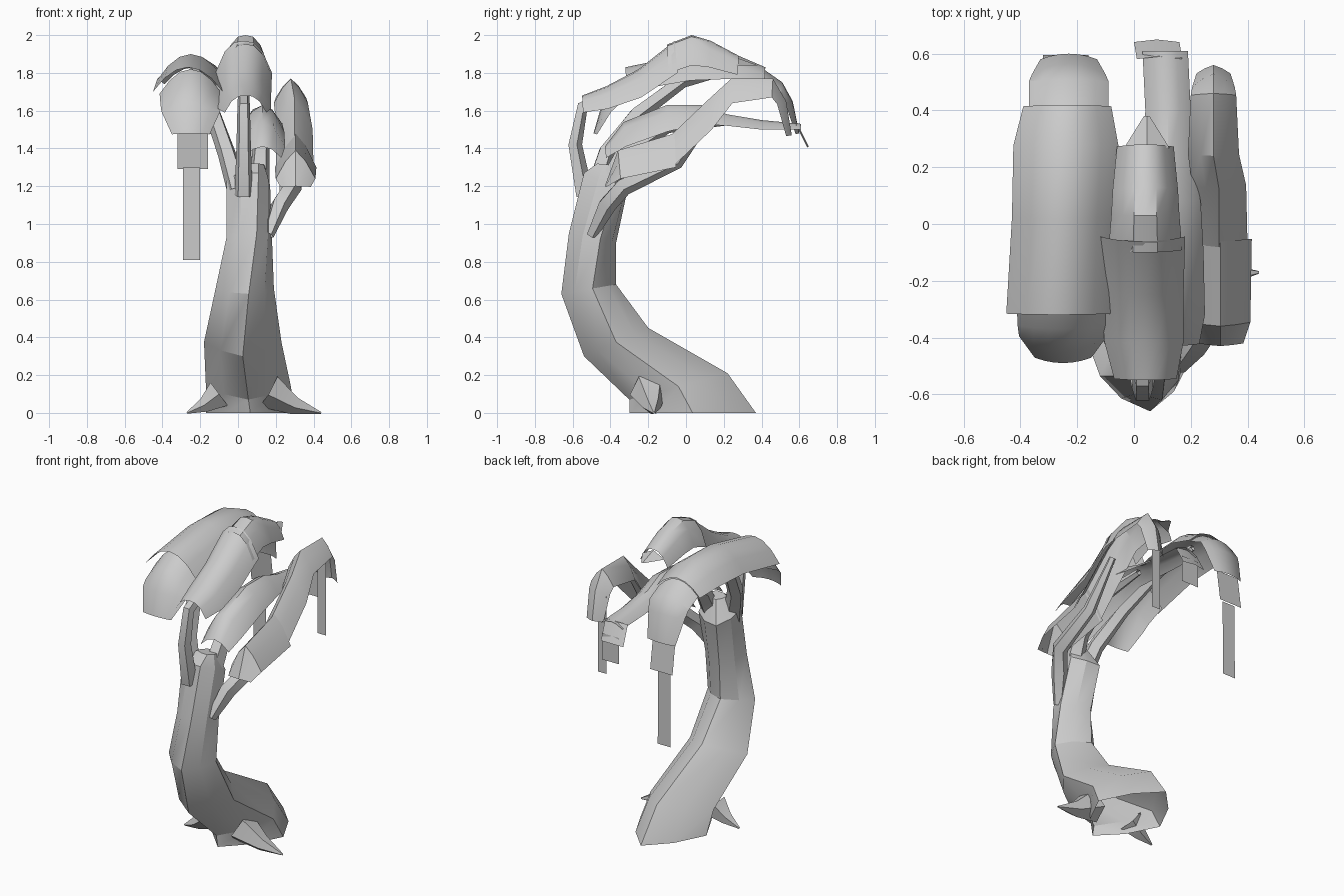
import bpy, math
from mathutils import Vector


def make(name, verts, faces, angle=40):
    me = bpy.data.meshes.new(name)
    me.from_pydata([tuple(v) for v in verts], [], faces)
    ob = bpy.data.objects.new(name, me)
    bpy.context.collection.objects.link(ob)
    bpy.ops.object.select_all(action='DESELECT')
    ob.select_set(True)
    bpy.context.view_layer.objects.active = ob
    bpy.ops.object.mode_set(mode='EDIT')
    bpy.ops.mesh.select_all(action='SELECT')
    bpy.ops.mesh.normals_make_consistent(inside=False)
    bpy.ops.object.mode_set(mode='OBJECT')
    bpy.ops.object.shade_smooth_by_angle(angle=math.radians(angle))
    return ob


def bridge(rows, n, closed):
    m = n if closed else n - 1
    return [(r * n + i, r * n + (i + 1) % n, (r + 1) * n + (i + 1) % n, (r + 1) * n + i)
            for r in range(rows - 1) for i in range(m)]


def trunk(name, rings, n=8):
    """Each ring: front y,z, back y,z, min x, max x, twist, groove depth factor."""
    vs = []
    for fy, fz, by, bz, x0, x1, tw, groove in rings:
        pts = []
        for i in range(n):
            a = math.tau * i / n + math.radians(tw)
            k = 1 if i % 2 == 0 else groove
            pts.append((math.sin(a) * k, -math.cos(a) * k))
        us, ws = [p[0] for p in pts], [p[1] for p in pts]
        for u, w in pts:
            s = (u - min(us)) / (max(us) - min(us))
            c = (w - min(ws)) / (max(ws) - min(ws))
            vs.append((x0 + s * (x1 - x0), fy + c * (by - fy), fz + c * (bz - fz)))
    fs = bridge(len(rings), n, True)
    fs.append(tuple(range(len(vs) - n, len(vs))))
    make(name, vs, fs, 25)


def branch(name, path, n=5):
    """Tapered tube through points x, y, z, radius."""
    vs = []
    for i, p in enumerate(path):
        a, b = path[max(i - 1, 0)], path[min(i + 1, len(path) - 1)]
        t = (Vector(b[:3]) - Vector(a[:3])).normalized()
        u = t.cross(Vector((1, 0, 0))).normalized()
        v = t.cross(u)
        for k in range(n):
            an = math.tau * k / n
            vs.append(Vector(p[:3]) + (u * math.cos(an) + v * math.sin(an)) * p[3])
    make(name, vs, bridge(len(path), n, True))


def leaf(name, path, n=7, power=2.0):
    """Arched open sheet through ridge points x, y, z, half width, edge drop."""
    vs = []
    for i, (x, y, z, w, d) in enumerate(path):
        a, b = path[max(i - 1, 0)], path[min(i + 1, len(path) - 1)]
        t = Vector((0, b[1] - a[1], b[2] - a[2])).normalized()
        down = Vector((0, -t.z, t.y))
        if abs(t.z) < 0.8:
            down = Vector((0, -t.z * 0.15, 1))
        for k in range(n):
            s = 2 * k / (n - 1) - 1
            vs.append(Vector((x + w * s, y, z)) - down * d * abs(s) ** power)
    make(name, vs, bridge(len(path), n, False), 35)


# fluted, twisting trunk with flared base
trunk("trunk", [
    (-0.30, 0.00, 0.37, 0.00, -0.17, 0.30, 0, 0.82),
    (-0.30, 0.07, 0.22, 0.21, -0.17, 0.28, 0, 0.82),
    (-0.54, 0.30, -0.20, 0.45, -0.18, 0.23, 0, 0.82),
    (-0.66, 0.63, -0.37, 0.68, -0.12, 0.19, 8, 0.85),
    (-0.62, 0.95, -0.37, 0.90, -0.06, 0.18, 18, 0.88),
    (-0.54, 1.27, -0.31, 1.18, -0.06, 0.17, 25, 0.88),
    (-0.47, 1.32, -0.38, 1.31, 0.02, 0.14, 25, 0.88)])

# roots
branch("root_right", [(0.16, -0.20, 0.12, 0.10), (0.30, -0.18, 0.04, 0.05), (0.44, -0.17, 0.0, 0.005)])
branch("root_left", [(-0.10, -0.16, 0.10, 0.08), (-0.18, -0.16, 0.04, 0.04), (-0.27, -0.16, 0.0, 0.005)])

# branches running under the canopies
branch("branch_left", [(0.0, -0.48, 1.18, 0.06), (-0.06, -0.42, 1.38, 0.05), (-0.13, -0.26, 1.58, 0.045),
                       (-0.20, -0.02, 1.76, 0.04), (-0.24, 0.25, 1.82, 0.02)])
branch("branch_centre", [(0.03, -0.54, 1.15, 0.05), (0.03, -0.59, 1.42, 0.04), (0.03, -0.55, 1.62, 0.035),
                         (0.03, -0.30, 1.74, 0.03), (0.04, 0.0, 1.90, 0.02)])
branch("branch_middle", [(0.11, -0.42, 1.20, 0.06), (0.12, -0.34, 1.36, 0.05), (0.13, -0.10, 1.52, 0.04),
                         (0.13, 0.20, 1.54, 0.02)])
branch("branch_right", [(0.16, -0.50, 0.94, 0.03), (0.22, -0.42, 1.10, 0.05), (0.29, -0.33, 1.20, 0.05),
                        (0.30, -0.05, 1.33, 0.04), (0.29, 0.15, 1.60, 0.02)])

# left canopy
leaf("left_canopy_front", [(-0.25, -0.49, 1.48, 0.10, 0.02), (-0.25, -0.45, 1.62, 0.155, 0.06),
                           (-0.25, -0.37, 1.74, 0.16, 0.11), (-0.25, -0.25, 1.82, 0.165, 0.13)])
leaf("left_canopy_top", [(-0.265, -0.32, 1.83, 0.185, 0.13), (-0.25, 0.02, 1.90, 0.18, 0.14),
                         (-0.24, 0.28, 1.89, 0.185, 0.12), (-0.235, 0.42, 1.83, 0.155, 0.09)])
leaf("left_canopy_back", [(-0.23, 0.41, 1.82, 0.14, 0.08), (-0.23, 0.51, 1.75, 0.14, 0.06),
                          (-0.23, 0.565, 1.65, 0.13, 0.04), (-0.23, 0.60, 1.48, 0.10, 0.02)])

# centre canopy
leaf("centre_canopy_front", [(0.04, -0.55, 1.68, 0.11, 0.09), (0.035, -0.42, 1.73, 0.14, 0.12),
                             (0.03, -0.25, 1.82, 0.145, 0.15), (0.03, -0.06, 1.97, 0.15, 0.17)], 7, 2.7)
leaf("centre_canopy_back", [(0.04, -0.10, 1.95, 0.13, 0.15), (0.04, 0.03, 2.00, 0.12, 0.16),
                            (0.04, 0.13, 1.97, 0.115, 0.14), (0.04, 0.28, 1.89, 0.10, 0.10)], 7, 2.7)
leaf("centre_canopy_tip", [(0.045, 0.27, 1.88, 0.08, 0.04), (0.045, 0.38, 1.84, 0.01, 0.0)], 3)

# middle canopy
leaf("middle_canopy", [(0.13, -0.43, 1.41, 0.10, 0.06), (0.13, -0.33, 1.54, 0.12, 0.13),
                       (0.13, -0.10, 1.63, 0.115, 0.14), (0.13, 0.08, 1.63, 0.105, 0.10),
                       (0.12, 0.22, 1.58, 0.09, 0.06), (0.12, 0.40, 1.55, 0.08, 0.05),
                       (0.11, 0.61, 1.53, 0.08, 0.03)], 5)
leaf("middle_canopy_tip", [(0.09, 0.59, 1.53, 0.08, 0.01), (0.08, 0.65, 1.41, 0.08, 0.01)], 3)

# right canopy, ridged
leaf("right_canopy_front", [(0.305, -0.43, 1.20, 0.08, 0.01), (0.305, -0.36, 1.39, 0.105, 0.15),
                            (0.305, -0.06, 1.48, 0.11, 0.18)], 5, 1.4)
leaf("right_canopy_back", [(0.30, -0.09, 1.46, 0.10, 0.16), (0.30, 0.12, 1.66, 0.095, 0.16),
                           (0.28, 0.24, 1.77, 0.09, 0.13), (0.28, 0.46, 1.77, 0.08, 0.10),
                           (0.28, 0.53, 1.65, 0.075, 0.05), (0.28, 0.56, 1.47, 0.06, 0.03)], 5, 1.4)

# hanging strips: centre x, half width, top y,z, bottom y,z
for name, x, w, y0, z0, y1, z1 in (
        ("left_hanging_upper", -0.24, 0.08, 0.565, 1.50, 0.595, 1.29),
        ("left_hanging_lower", -0.245, 0.045, 0.57, 1.30, 0.575, 0.81),
        ("middle_hanging", 0.10, 0.06, 0.63, 1.45, 0.63, 1.28),
        ("right_hanging", 0.25, 0.03, 0.50, 1.62, 0.50, 1.12)):
    make(name, [(x - w, y0, z0), (x + w, y0, z0), (x + w, y1, z1), (x - w, y1, z1)], [(0, 1, 2, 3)])
